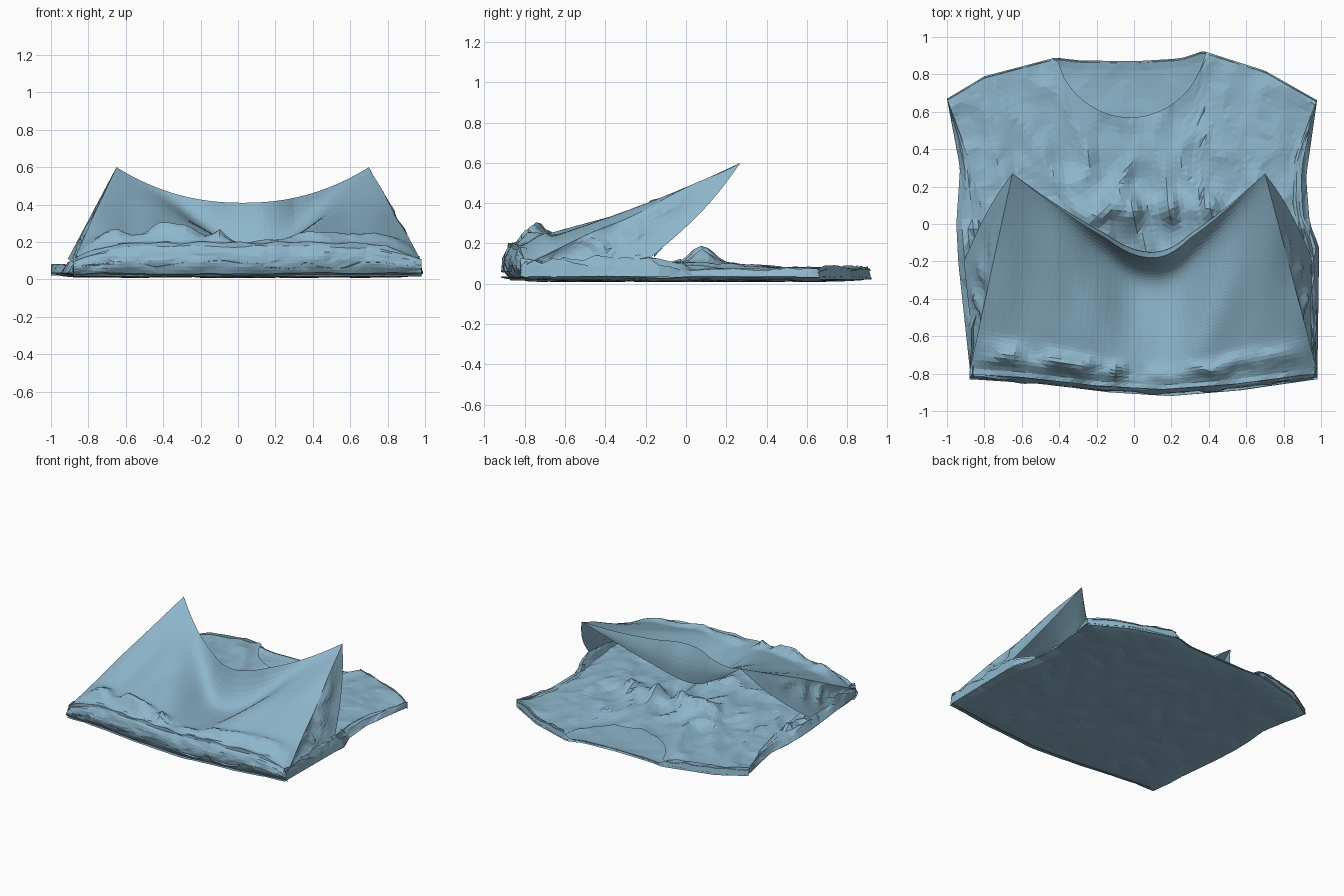
import bpy, bmesh, math
from mathutils import Vector, noise

if "Cube" in bpy.data.objects:
    bpy.data.objects.remove(bpy.data.objects["Cube"])

cloth = bpy.data.materials.new("blue_cloth")
cloth.diffuse_color = (.27, .47, .60, 1)
cloth.use_nodes = True
cloth.node_tree.nodes["Principled BSDF"].inputs["Base Color"].default_value = cloth.diffuse_color


def lerp(a, b, t):
    return a + (b - a) * t


def interp(pts, t):
    """Piecewise linear lookup in a short list of (key, value)."""
    if t <= pts[0][0]:
        return pts[0][1]
    for (a, va), (b, vb) in zip(pts, pts[1:]):
        if t <= b:
            return lerp(va, vb, (t - a) / (b - a))
    return pts[-1][1]


def rumple(x, y, f, seed=0.0):
    """Ridged cloth noise, 0..1"""
    n = noise.noise(Vector((x * f, y * f, seed)))
    m = noise.noise(Vector((x * f * 2.3, y * f * 2.3, seed + 7)))
    return max(0.0, 1 - 2.2 * abs(n)) * 0.7 + 0.3 * abs(m)


def sheet(name, nu, nv, fn, flip=False):
    """Grid of cloth: fn(u, v) with u in -1..1 and v in 0..1."""
    bm = bmesh.new()
    g = [[bm.verts.new(fn(-1 + 2 * i / nu, j / nv)) for j in range(nv + 1)]
         for i in range(nu + 1)]
    for i in range(nu):
        for j in range(nv):
            q = [g[i][j], g[i + 1][j], g[i + 1][j + 1], g[i][j + 1]]
            bm.faces.new(q[::-1] if flip else q)
    bmesh.ops.triangulate(bm, faces=bm.faces[:])
    me = bpy.data.meshes.new(name)
    bm.to_mesh(me)
    bm.free()
    me.materials.append(cloth)
    ob = bpy.data.objects.new(name, me)
    bpy.context.collection.objects.link(ob)
    return ob


# Garment outline
LEFT = [(-.85, -.87), (-.2, -.94), (0, -.95), (.3, -.93), (.67, -1.0)]
RIGHT = [(-.85, .98), (-.12, .99), (0, .94), (.25, .92), (.67, .98)]
LEFT_TOP = [(-.85, -.86), (-.2, -.77), (.1, -.82), (.35, -.88), (.67, -1.0)]
RIGHT_TOP = [(-.85, .96), (-.2, .92), (.1, .85), (.35, .86), (.67, .98)]
BACK = [(-1, .67), (-.8, .79), (-.42, .89), (-.3, .875), (0, .87), (.25, .885),
        (.37, .925), (.7, .82), (1, .65)]
FRONT = [(-1, -.83), (-.6, -.855), (-.2, -.9), (.15, -.92), (.55, -.89), (1, -.83)]


def neck(x):
    s = (x + .02) / .39
    return .9 - .33 * max(0, 1 - s * s) ** .6 if abs(s) < 1 else 9


def place(u, v, left, right, top):
    x = u
    for _ in range(3):
        y1 = interp(BACK, x)
        if top:
            y1 = min(y1, neck(x))
        y = lerp(interp(FRONT, u), y1, v)
        x = lerp(interp(left, y), interp(right, y), (u + 1) / 2)
    return x, y


def back_panel(u, v):
    x, y = place(u, v, LEFT, RIGHT, False)
    e = max(abs(u), abs(2 * v - 1)) ** 14
    return x, y, .008 + .012 * rumple(x, y, 4) + .02 * e


def front_panel(u, v):
    x, y = place(u, v, LEFT_TOP, RIGHT_TOP, True)
    # crumpled heap across the chest, fading toward the shoulders
    heap = math.exp(-((y - .08) / .08) ** 2) * math.exp(-((x - .08) / .4) ** 4)
    amp = interp([(-.2, .06), (.15, .07), (.45, .04), (.9, .03)], y)
    z = .055 + amp * rumple(x * 1.2, y * .8, 3.4, 3) + .08 * heap * (.5 + rumple(x, y, 5, 9))
    return x, y, lerp(z, .05 + .03 * rumple(x, y, 5, 1), abs(u) ** 8)


def side_band(side):
    """Rear armhole strip and side seam between the two panels."""
    def f(u, v):
        y = lerp(-.82, .66, v)
        t = (u + 1) / 2
        a = interp(LEFT if side < 0 else RIGHT, y)
        b = interp(LEFT_TOP if side < 0 else RIGHT_TOP, y)
        amp = .09 if y < 0 else .03
        z = .035 + .03 * t + amp * math.sin(math.pi * t) * (.3 + rumple(a + t, y, 5, 4))
        return lerp(a, b, t), y, z
    return f


def shoulder(u, v):
    x, y = place(u, 1, LEFT, RIGHT, False)
    s = max(0, min(1, (abs(x + .02) - .36) / .08))
    hi = .07 + .03 * rumple(x, y, 5, 1)
    return x, y - .01 * v, lerp(.02 + .015 * v, lerp(.02, hi, v), s)


# Raised flap: rim height and shape
def rim(u):
    x = .025 + .675 * u
    d = (x - .1) / (.6 if x > .1 else .75)
    k = min(1, abs(d)) ** 1.33
    k = lerp(k, d * d, max(0, 1 - abs(d) * 3))
    return x, -.18 + .45 * k, .41 + .19 * abs(u) ** 2.2, k


def flap(u, v):
    hx, hy, hz, k = rim(u)
    fx = lerp(-.88, .98, (u + 1) / 2)
    fy = interp(FRONT, fx)
    edge = 1 - abs(u) ** 6
    h0 = lerp(.10, .19, edge)
    if v < .18:                       # rounded, creased front roll
        t = v / .18
        y = fy + .05 * (1 - math.sin(math.pi * min(1, t * 1.1) * .9))
        y += .02 * math.sin(math.pi * t) * rumple(fx, t * .3, 6, 8)
        return fx, y, lerp(.015, h0, t) + .02 * t * rumple(fx, t, 5)
    t = (v - .18) / .82
    x, y = lerp(fx, hx, t), lerp(fy + .045, hy, t)
    z = lerp(h0, hz, t)
    # crumpled ridge behind the roll, taller on the left
    ridge = interp([(-1, .12), (-.2, .11), (.1, .04), (.6, .07), (1, .05)], x)
    z += ridge * math.exp(-((t - .1) / .06) ** 2) * edge * rumple(x, y, 4.5, 2)
    # deep trough between the two peaks, climbing steeply back to the rim
    sink = .30 * t ** 1.1 * (1 - t ** 10)
    z -= sink * math.exp(-abs((x - .1) / (.12 + .26 * t)) ** 2.4)
    z += .02 * math.sin(math.pi * t) * noise.noise(Vector((x * 6, y * 2, 5)))
    return x, y, z


def flap_lip(u, v):
    x, y, z, k = rim(u)
    low = min(z, .13 + .47 * k)
    b = math.sin(math.pi * v) * (1 - k) * .02
    return x, y + b + .02 * v * (1 - k), lerp(z, low, v)


def flap_side(side):
    def f(u, v):
        t = (u + 1) / 2               # along the side, front to back
        a = Vector(flap(side, .18 + .82 * t))
        y = lerp(-.82, -.2, t)
        b = Vector((interp(LEFT if side < 0 else RIGHT, y) - side * .03, y, .06 + .05 * t))
        p = a.lerp(b, v)
        w = math.sin(math.pi * v) * math.sin(math.pi * t)
        p.x += side * w * .06 * (rumple(p.y, p.z, 4, 6) - .4)
        p.y += .04 * math.sin(math.pi * v) * t ** 4
        return p
    return f


sheet("back_panel", 36, 36, back_panel, True)
sheet("front_panel", 60, 50, front_panel)
sheet("shoulder_seam", 80, 3, shoulder, True)
sheet("raised_flap", 50, 56, flap)
sheet("flap_lip", 50, 8, flap_lip)
for side, label in ((-1, "left"), (1, "right")):
    sheet(label + "_armhole_band", 5, 28, side_band(side), side > 0)
    sheet(label + "_flap_side", 24, 10, flap_side(side), side < 0)
